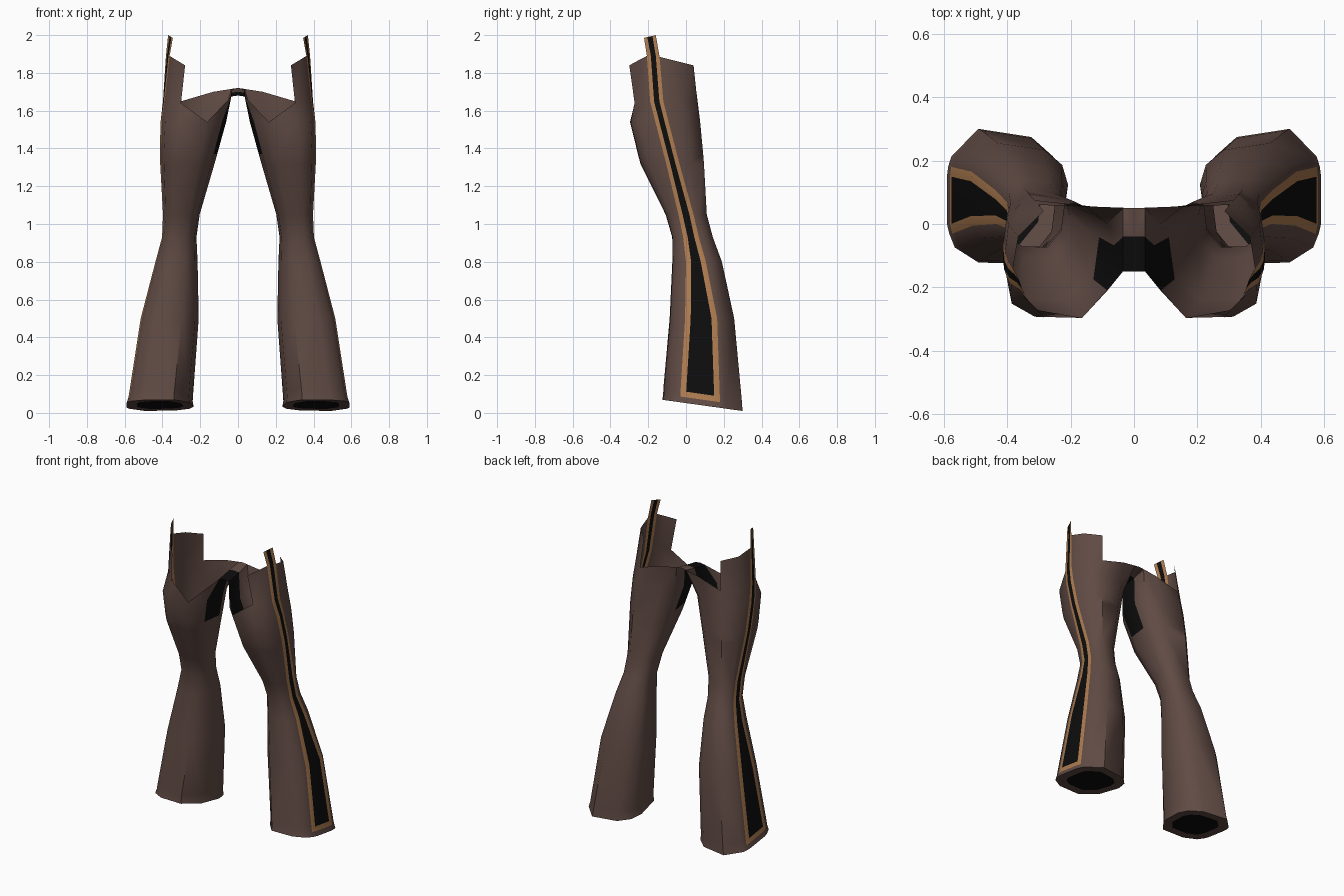
import bpy, bmesh

if "Cube" in bpy.data.objects:
    bpy.data.objects.remove(bpy.data.objects["Cube"])


def material(name, rgb):
    m = bpy.data.materials.new(name)
    m.diffuse_color = (*rgb, 1)
    m.use_nodes = True
    m.node_tree.nodes["Principled BSDF"].inputs["Base Color"].default_value = m.diffuse_color
    return m


BROWN, GOLD, BLACK = 0, 1, 2
mats = [material("brown_cloth", (0.118, 0.070, 0.058)),
        material("gold_trim", (0.42, 0.20, 0.08)),
        material("black_cloth", (0.004, 0.004, 0.004))]

# Column order around one leg; the stripe columns s0..s3 run down the outside
COLS = ["s0", "s1", "s2", "s3", "back_out", "back", "back_in",
        "in_back", "in_mid", "in_front", "front_in", "front", "front_out"]
# Cross-section as fractions of the leg's width and depth
SECTION = {"back_out": (.96, .80), "back": (.72, 1), "back_in": (.25, .94),
           "in_back": (.06, .80), "in_mid": (0, .62), "in_front": (.06, .24),
           "front_in": (.29, .01), "front": (.72, .02), "front_out": (.93, .13)}
# z, tilt, inner x, outer x, front y, back y, stripe front y, stripe back y, trim width
RINGS = [
    (.04, .06, .235, .590, -.130, .300, -.030, .180, .030),
    (.07, .06, .240, .580, -.125, .297, -.030, .180, .030),
    (.10, .06, .238, .575, -.124, .295, -.029, .179, .030),
    (.50, .00, .208, .515, -.090, .255, -.005, .165, .030),
    (.80, .00, .214, .437, -.075, .190, .000, .105, .027),
    (.93, .00, .220, .402, -.075, .142, -.015, .068, .024),
    (1.05, .00, .203, .397, -.110, .110, -.040, .040, .022),
    (1.32, .00, .124, .412, -.245, .095, -.105, -.035, .021),
    (1.37, .00, .110, .414, -.258, .091, -.118, -.048, .021),
    (1.54, .00, .063, .410, -.300, .075, -.162, -.092, .021),
]
bm = bmesh.new()


def ring(z, tilt, xi, xo, yf, yb, sf, sb, w):
    """One horizontal loop of the leg, lower at the back by the tilt."""
    pts = {"s0": (.98 * (xo - xi) + xi, sf), "s1": (xo, sf + w),
           "s2": (xo, sb - w), "s3": (.99 * (xo - xi) + xi, sb)}
    for k, (u, v) in SECTION.items():
        pts[k] = (xi + u * (xo - xi), yf + v * (yb - yf))
    return {k: bm.verts.new((x, y, z - tilt * ((y - yf) / (yb - yf) - .5)))
            for k, (x, y) in pts.items()}


def row(points):
    return {k: bm.verts.new(p) for k, p in points.items()}


rows = [ring(*r) for r in RINGS]

# Waist line: low at the front, joined at the crotch
waist = row({
    "s0": (.388, -.190, 1.65), "s1": (.393, -.169, 1.65),
    "s2": (.396, -.141, 1.65), "s3": (.397, -.120, 1.65),
    "back_out": (.385, -.015, 1.65), "back": (.300, .060, 1.65),
    "back_in": (.130, .055, 1.70), "in_back": (.035, .050, 1.715),
    "in_mid": (.035, -.040, 1.695), "in_front": (.035, -.150, 1.675),
    "front": (.302, -.272, 1.64), "front_out": (.355, -.228, 1.65)})
waist["front_in"] = rows[-1]["front_in"]
# Raised hip panel, then the stripe's tall tip
hip = row({
    "s0": (.362, -.207, 1.89), "s1": (.368, -.186, 1.89),
    "s2": (.376, -.160, 1.89), "s3": (.382, -.140, 1.885),
    "back_out": (.365, -.040, 1.86), "back": (.285, .040, 1.84),
    "front": (.280, -.300, 1.84), "front_out": (.330, -.245, 1.87)})
tip = row({
    "s0": (.345, -.222, 1.985), "s1": (.353, -.205, 1.99),
    "s2": (.362, -.178, 1.995), "s3": (.370, -.160, 2.0)})
rows += [waist, hip, tip]


def face(verts, mat):
    unique = list(dict.fromkeys(verts))
    if len(unique) > 2:
        bm.faces.new(unique).material_index = mat


# Leg walls, coloured by column: trim, stripe centre and inner-thigh patch
for i, (lo, hi) in enumerate(zip(rows, rows[1:])):
    for a, b in zip(COLS, COLS[1:] + COLS[:1]):
        if not all(k in r for k in (a, b) for r in (lo, hi)):
            continue
        mat = BROWN
        if i > 0 and (a, b) in (("s0", "s1"), ("s2", "s3")):
            mat = GOLD
        elif i > 0 and (a, b) == ("s1", "s2"):
            mat = GOLD if i == 1 else BLACK
        elif i >= 8 and (a, b) == ("in_mid", "in_front"):
            mat = BLACK
        face([lo[a], lo[b], hi[b], hi[a]], mat)

# Crotch bridge up to the centre line
mid = row({"in_back": (0, .050, 1.72), "in_mid": (0, -.040, 1.70),
           "in_front": (0, -.150, 1.68)})
for a, b, mat in (("in_back", "in_mid", BROWN), ("in_mid", "in_front", BLACK)):
    face([waist[a], waist[b], mid[b], mid[a]], mat)
face([waist["back_in"], waist["in_back"], mid["in_back"]], BROWN)

# Hem underside: brown rim around a black opening
hem = [rows[0][k] for k in COLS]
cx, cy, cz = .41, .085, .045
inner = [bm.verts.new((cx + .7 * (v.co.x - cx), cy + .7 * (v.co.y - cy),
                       cz + .7 * (v.co.z - cz))) for v in hem]
for j in range(len(hem)):
    k = (j + 1) % len(hem)
    face([hem[j], hem[k], inner[k], inner[j]], BROWN)
face(inner, BLACK)

bmesh.ops.recalc_face_normals(bm, faces=bm.faces)
mesh = bpy.data.meshes.new("trouser_legs")
bm.to_mesh(mesh)
bm.free()
for m in mats:
    mesh.materials.append(m)
legs = bpy.data.objects.new("trouser_legs", mesh)
bpy.context.collection.objects.link(legs)
bpy.context.view_layer.objects.active = legs
legs.select_set(True)
bpy.ops.object.shade_smooth_by_angle(angle=0.9)

# Second leg
mirror = legs.modifiers.new("mirror", "MIRROR")
mirror.use_clip = True
mirror.merge_threshold = 0.001
